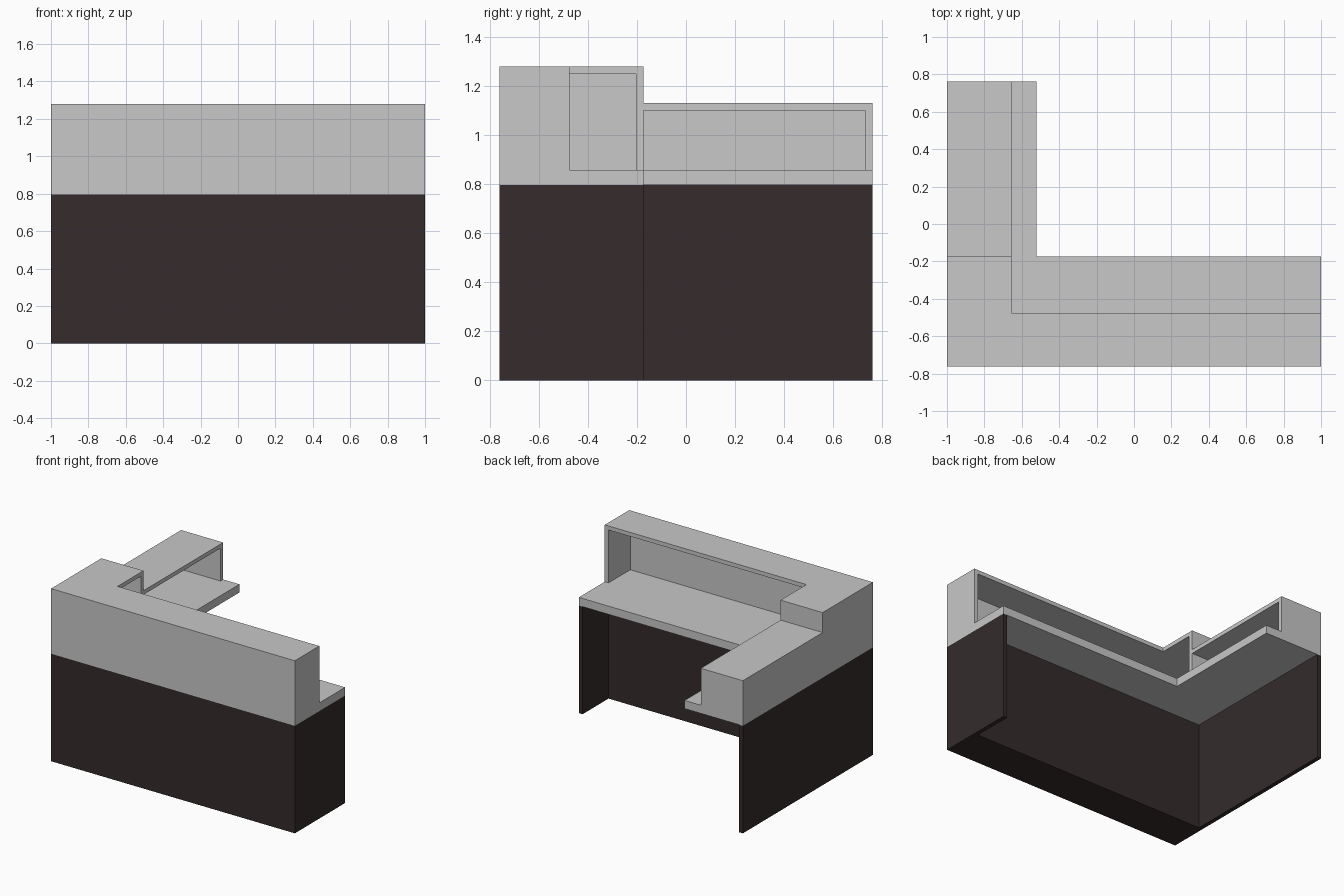
import bpy, bmesh

if "Cube" in bpy.data.objects:
    bpy.data.objects.remove(bpy.data.objects["Cube"])

Y = 0.762          # half depth
T = 0.031          # panel thickness
STEP = -0.173      # rear edge of the main desk
IN_X, IN_Y = -0.655, -0.476   # inner faces of the raised counter


def material(name, rgb):
    m = bpy.data.materials.new(name)
    m.diffuse_color = (*rgb, 1)
    m.use_nodes = True
    m.node_tree.nodes["Principled BSDF"].inputs["Base Color"].default_value = m.diffuse_color
    return m


grey = material("light grey laminate", (0.58, 0.58, 0.58))
dark = material("dark brown panel", (0.035, 0.024, 0.025))


def prism(name, outline, z0, z1, mat):
    """Extrude a flat outline from z0 up to z1."""
    bm = bmesh.new()
    face = bm.faces.new([bm.verts.new((x, y, z0)) for x, y in outline])
    ext = bmesh.ops.extrude_face_region(bm, geom=[face])
    for v in ext["geom"]:
        if isinstance(v, bmesh.types.BMVert):
            v.co.z = z1
    bmesh.ops.recalc_face_normals(bm, faces=bm.faces)
    me = bpy.data.meshes.new(name)
    bm.to_mesh(me)
    bm.free()
    me.materials.append(mat)
    ob = bpy.data.objects.new(name, me)
    bpy.context.collection.objects.link(ob)
    return ob


def box(name, x0, x1, y0, y1, z0, z1, mat):
    return prism(name, [(x0, y0), (x1, y0), (x1, y1), (x0, y1)], z0, z1, mat)


# Dark base: solid front, left side panel, right leg panel
box("front_base", -1, 1, -Y, IN_Y, 0, 0.797, dark)
box("left_side_panel", -1, -1 + T, IN_Y, Y, 0, 0.797, dark)
box("right_leg_panel", 1 - T, 1, IN_Y, STEP, 0, 0.797, dark)

# L-shaped worktop
prism("worktop", [(-1, -Y), (1, -Y), (1, STEP), (-0.522, STEP),
                  (-0.522, Y), (-1, Y)], 0.797, 0.858, grey)

# High counter shell, open towards the inside
prism("high_counter_top", [(-1, -Y), (1, -Y), (1, IN_Y), (IN_X, IN_Y),
                           (IN_X, STEP), (-1, STEP)], 1.25, 1.28, grey)
box("high_front_wall", -1, 1, -Y, -Y + T, 0.858, 1.25, grey)
box("high_left_wall", -1, -1 + T, -Y + T, STEP, 0.858, 1.25, grey)
box("high_right_end", 1 - T, 1, -Y + T, IN_Y, 0.858, 1.25, grey)
box("divider_wall", -1 + T, IN_X, STEP - T, STEP, 0.858, 1.25, grey)

# Low side counter shell, open towards the inside
box("low_counter_top", -1, IN_X, STEP, Y, 1.102, 1.132, grey)
box("low_left_wall", -1, -1 + T, STEP, Y, 0.858, 1.102, grey)
box("low_rear_end", -1 + T, IN_X, Y - T, Y, 0.858, 1.102, grey)
